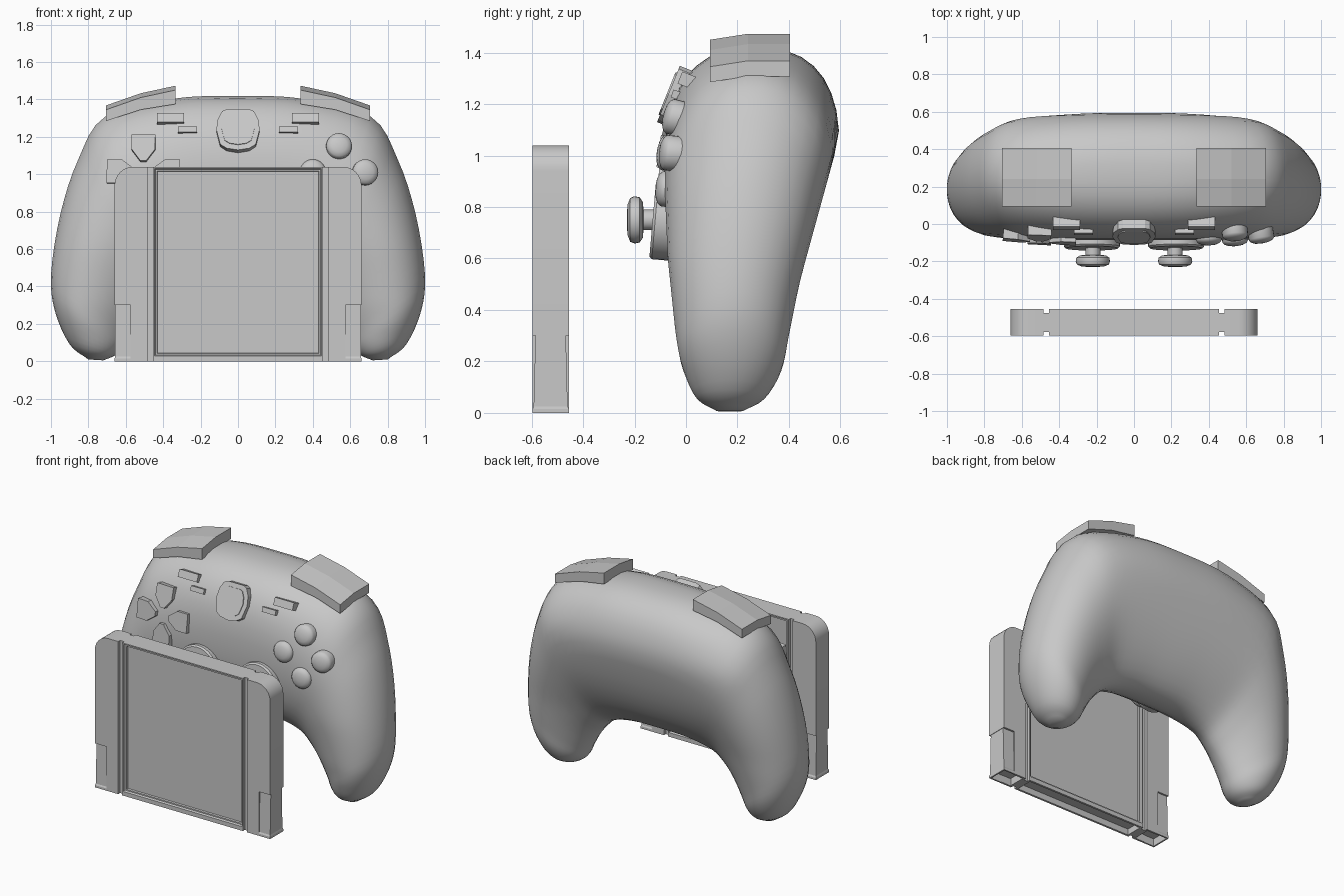
import bpy, bmesh, math
from mathutils import Vector

if "Cube" in bpy.data.objects:
    bpy.data.objects.remove(bpy.data.objects["Cube"])

grey = bpy.data.materials.new("plain_grey")
grey.diffuse_color = (0.58, 0.58, 0.58, 1)
grey.use_nodes = True
grey.node_tree.nodes["Principled BSDF"].inputs["Base Color"].default_value = grey.diffuse_color


def finish(name, bm, loc=(0, 0, 0), rot=(0, 0, 0), smooth=None):
    bmesh.ops.recalc_face_normals(bm, faces=bm.faces[:])
    me = bpy.data.meshes.new(name)
    bm.to_mesh(me)
    bm.free()
    ob = bpy.data.objects.new(name, me)
    bpy.context.collection.objects.link(ob)
    me.materials.append(grey)
    ob.location = loc
    ob.rotation_euler = [math.radians(a) for a in rot]
    if smooth:
        bpy.ops.object.select_all(action='DESELECT')
        ob.select_set(True)
        bpy.context.view_layer.objects.active = ob
        bpy.ops.object.shade_smooth_by_angle(angle=math.radians(smooth))
    return ob


def skin(bm, rings):
    """Joins closed rings of points and caps both ends."""
    rows = [[bm.verts.new(p) for p in r] for r in rings]
    n = len(rows[0])
    for a, b in zip(rows, rows[1:]):
        for i in range(n):
            bm.faces.new((a[i], a[(i + 1) % n], b[(i + 1) % n], b[i]))
    bm.faces.new(rows[0])
    bm.faces.new(rows[-1][::-1])
    bmesh.ops.recalc_face_normals(bm, faces=bm.faces[:])


def recess(bm, axis, sign, insets):
    """Insets the largest face that looks along the given axis."""
    bm.normal_update()
    face = max(bm.faces, key=lambda f: sign * f.normal[axis] * f.calc_area())
    for width, push in insets:
        bmesh.ops.inset_region(bm, faces=[face], thickness=width, depth=push)


def prism(name, pts, y0, y1, loc=(0, 0, 0), rot=(0, 0, 0), smooth=None):
    """Extrudes an x-z outline along y."""
    bm = bmesh.new()
    skin(bm, [[(x, y, z) for x, z in pts] for y in (y0, y1)])
    return finish(name, bm, loc, rot, smooth)


def rect(x0, x1, z0, z1):
    return [(x0, z0), (x1, z0), (x1, z1), (x0, z1)]


def lathe(name, profile, loc, rot, segs=24):
    """Turns a (radius, y) profile around the y axis."""
    bm = bmesh.new()
    skin(bm, [[(r * math.cos(k * math.tau / segs), y, r * math.sin(k * math.tau / segs))
               for k in range(segs)] for r, y in profile])
    return finish(name, bm, loc, rot, 40)


def lerp_table(table, z):
    for (z0, v0), (z1, v1) in zip(table, table[1:]):
        if z <= z1:
            return v0 + (v1 - v0) * max(0, (z - z0) / (z1 - z0))
    return table[-1][1]


# Controller body: rings lofted along a U from one grip tip to the other
front = [(0, .0), (.14, -.01), (.3, -.04), (.6, -.072), (.9, -.085), (1.42, -.09)]
back = [(0, .34), (.14, .37), (.3, .40), (.5, .44), (.9, .55), (1.1, .605), (1.42, .63)]
# inner x, inner z, outer x, outer z, roundness, depth scale
half = [(0, .44, 0, 1.42, 2.5, 1), (.22, .43, .35, 1.405, 2.4, 1),
        (.39, .38, .71, 1.31, 2.1, 1), (.48, .30, .855, 1.08, 2, 1),
        (.54, .22, .95, .79, 2, 1), (.585, .14, 1.0, .47, 2, 1),
        (.62, .07, .98, .27, 2, .98), (.66, .03, .90, .09, 2, .75),
        (.72, .005, .80, .01, 2, .3)]
stations = [Vector((-h[0], h[1], -h[2], *h[3:])) for h in half[:0:-1]] + [Vector(h) for h in half]


def station(t):
    i = min(int(t), len(stations) - 2)
    u = t - i
    p1, p2 = stations[i], stations[i + 1]
    p0 = stations[i - 1] if i else p1 * 2 - p2
    p3 = stations[i + 2] if i + 2 < len(stations) else p2 * 2 - p1
    return 0.5 * (2 * p1 + (p2 - p0) * u + (2 * p0 - 5 * p1 + 4 * p2 - p3) * u * u
                  + (3 * p1 - p0 - 3 * p2 + p3) * u ** 3)


def body_ring(t, count=36):
    xi, zi, xo, zo, n, depth = station(t)
    ring = []
    for k in range(count):
        a = math.tau * (k + .5) / count
        u = math.copysign(abs(math.cos(a)) ** (2 / n), math.cos(a))
        v = math.copysign(abs(math.sin(a)) ** (2 / n), math.sin(a))
        s = .5 + .5 * u
        z = max(0, zi + (zo - zi) * s)
        f, b = lerp_table(front, z), lerp_table(back, z)
        ring.append((xi + (xo - xi) * s, (f + b) / 2 + (b - f) / 2 * v * depth, z))
    return ring


bm = bmesh.new()
steps = 4
skin(bm, [body_ring(k / steps) for k in range((len(stations) - 1) * steps + 1)])
finish("controller_body", bm, smooth=60)

for s, side in ((-1, "left"), (1, "right")):
    # Shoulder triggers: curved slabs lying on the top corners
    arc = [(.335, 1.47), (.52, 1.43), (.705, 1.365), (.705, 1.305), (.52, 1.365), (.335, 1.395)]
    bm = bmesh.new()
    skin(bm, [[(s * x, y, z + dz) for x, z in arc]
              for y, dz in ((.093, -.02), (.24, .003), (.405, .003))])
    finish(side + "_trigger", bm)

    # Thumbsticks: round pad, stem and domed cap
    lathe(side + "_stick_pad", [(.15, .14), (.15, -.02), (.14, -.03)],
          (s * .225, -.10, .745), (-5, 0, 0), 32)
    lathe(side + "_stick", [(.04, .05), (.04, -.06), (.07, -.063), (.088, -.075),
                            (.092, -.095), (.085, -.112), (.06, -.122), (.02, -.125)],
          (s * .22, -.105, .75), (0, 0, 0), 28)

    # Small menu keys
    prism(side + "_menu_key", rect(-.072, .072, -.025, .025), -.022, .04,
          (s * .36, -.003, 1.295), (-22, 0, 0))
    prism(side + "_function_key", rect(-.05, .05, -.016, .016), -.02, .05,
          (s * .27, -.035, 1.235), (-18, 0, 0))

# Face buttons: low domes in a diamond
for name, x, y, z, tilt, yaw in (("top", .54, -.05, 1.15, -14, 5), ("right", .68, -.065, 1.01, -6, 9),
                                 ("left", .40, -.075, 1.01, -8, 2), ("bottom", .54, -.08, .87, -4, 5)):
    lathe(name + "_button", [(.069, .05), (.069, -.012), (.06, -.025), (.04, -.034), (.014, -.038)],
          (x, y, z), (tilt, 0, yaw))

# Direction pad: four blunt-pointed arms
arm = [(-.063, .195), (.063, .195), (.063, .115), (.015, .05), (-.015, .05), (-.063, .115)]
for name, q, y, tilt, yaw in (("up", 0, -.052, -14, -2), ("right", 1, -.08, -8, -2),
                              ("down", 2, -.083, -4, -3), ("left", 3, -.065, -7, -5)):
    a = -q * math.pi / 2
    pts = [(x * math.cos(a) - z * math.sin(a), x * math.sin(a) + z * math.cos(a)) for x, z in arm]
    cx, cz = 0.13 * -math.sin(a), 0.13 * math.cos(a)
    prism("pad_arm_" + name, [(x - cx, z - cz) for x, z in pts], -.024, .05,
          (-.505 + cx, y, 1.014 + cz), (tilt, 0, yaw))

# Centre button: shield-shaped plate with a raised middle
shield = [(0, -.118), (.06, -.108), (.095, -.085), (.116, 0), (.108, .06), (.085, .105), (.06, .118)]
shield += [(-x, z) for x, z in shield[:0:-1]]
prism("centre_button", shield, -.025, .05, (0, -.045, 1.23), (-22, 0, 0))
prism("centre_button_face", [(x * .75, z * .75) for x, z in shield], -.031, 0,
      (0, -.045, 1.23), (-22, 0, 0))

# Display panel: slab with framed recesses front and back, open underneath
Y0, Y1 = -.597, -.455
frame = ((.012, 0), (.008, -.012), (.012, 0), (.004, -.012))
bm = bmesh.new()
skin(bm, [[(x, y, z) for x, z in rect(-.455, .455, 0, 1.04)] for y in (Y0, Y1)])
recess(bm, 1, -1, frame)
recess(bm, 1, 1, frame)
for v in bm.verts:  # taller sill below the screen
    if v.co.z < .1 and abs(v.co.x) < .45:
        v.co.z += .02
recess(bm, 2, -1, ((.02, 0), (.002, -.04)))
finish("display_panel", bm)

for s, side in ((-1, "left"), (1, "right")):
    # Thin core visible at the bottom of the vertical grooves
    prism(side + "_groove_core", rect(s * .454, s * .50, 0, 1.04), Y0 + .02, Y1 - .02)

    # Side wing with a rounded top corner
    r = .1
    wing = [(.485, .3), (.66, .3)]
    wing += [(.66 - r + r * math.cos(k * math.pi / 16), 1.04 - r + r * math.sin(k * math.pi / 16))
             for k in range(9)] + [(.485, 1.04)]
    prism(side + "_wing", [(s * x, z) for x, z in wing], Y0, Y1, smooth=30)

    # Lower wing: hollow underneath, flared at the foot, set back at the corner
    bm = bmesh.new()
    skin(bm, [[(s * x, y, z) for x, y in rect(.485, xo, Y0 + d, Y1 - d)]
              for z, xo, d in ((0, .66, 0), (.015, .66, 0), (.025, .657, .005), (.3, .657, .012))])
    recess(bm, 2, -1, ((.014, 0), (.002, -.05)))
    finish(side + "_wing_base", bm)
    for name, y0, y1 in (("front", Y0, Y0 + .013), ("back", Y1 - .013, Y1)):
        prism(side + "_wing_base_plate_" + name, rect(s * .485, s * .575, .0, .3), y0, y1)
